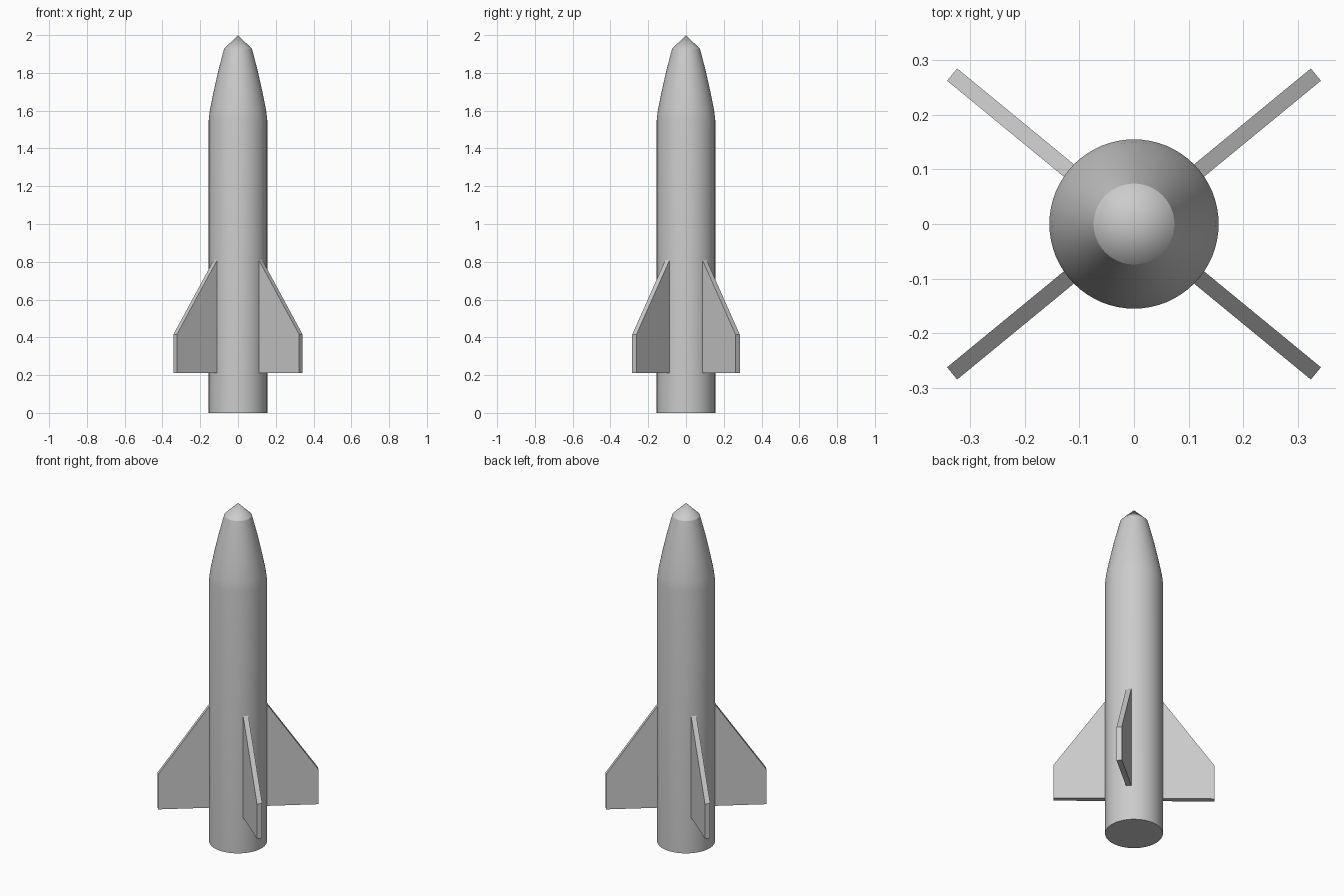
import bpy, bmesh, math
from mathutils import Matrix, Vector

if "Cube" in bpy.data.objects:
    bpy.data.objects.remove(bpy.data.objects["Cube"])

SEGMENTS = 64
FIN_ANGLE = math.radians(39.4)
FIN_THICKNESS = 0.029


def make_object(name, bm):
    bmesh.ops.recalc_face_normals(bm, faces=bm.faces)
    mesh = bpy.data.meshes.new(name)
    bm.to_mesh(mesh)
    bm.free()
    obj = bpy.data.objects.new(name, mesh)
    bpy.context.collection.objects.link(obj)
    return obj


def lathe(name, profile):
    """Spin an (r, z) profile around the z axis."""
    bm = bmesh.new()
    verts = [bm.verts.new((r, 0, z)) for r, z in profile]
    edges = [bm.edges.new(pair) for pair in zip(verts, verts[1:])]
    bmesh.ops.spin(bm, geom=verts + edges, cent=(0, 0, 0), axis=(0, 0, 1),
                   angle=math.tau, steps=SEGMENTS, use_duplicate=False)
    bmesh.ops.remove_doubles(bm, verts=bm.verts, dist=1e-5)
    return make_object(name, bm)


def fin(name, angle):
    """Extrude the fin outline and turn it around the body."""
    outline = [(0.10, 0.21), (0.431, 0.21), (0.431, 0.415), (0.152, 0.813), (0.10, 0.813)]
    bm = bmesh.new()
    face = bm.faces.new([bm.verts.new((r, -FIN_THICKNESS / 2, z)) for r, z in outline])
    extruded = bmesh.ops.extrude_face_region(bm, geom=[face], use_keep_orig=True)
    moved = [v for v in extruded["geom"] if isinstance(v, bmesh.types.BMVert)]
    bmesh.ops.translate(bm, verts=moved, vec=Vector((0, FIN_THICKNESS, 0)))
    bmesh.ops.transform(bm, matrix=Matrix.Rotation(angle, 4, 'Z'), verts=bm.verts)
    return make_object(name, bm)


# Body tube with tapered nose and conical tip
body = lathe("rocket_body", [(0, 0), (0.155, 0), (0.155, 1.55), (0.149, 1.60),
                             (0.129, 1.70), (0.107, 1.80), (0.084, 1.89),
                             (0.074, 1.927), (0, 2.0)])
bpy.context.view_layer.objects.active = body
body.select_set(True)
bpy.ops.object.shade_smooth_by_angle(angle=math.radians(28))

# Four fins, mirrored front to back and left to right
fin("fin_back_right", FIN_ANGLE)
fin("fin_back_left", math.pi - FIN_ANGLE)
fin("fin_front_left", math.pi + FIN_ANGLE)
fin("fin_front_right", -FIN_ANGLE)
